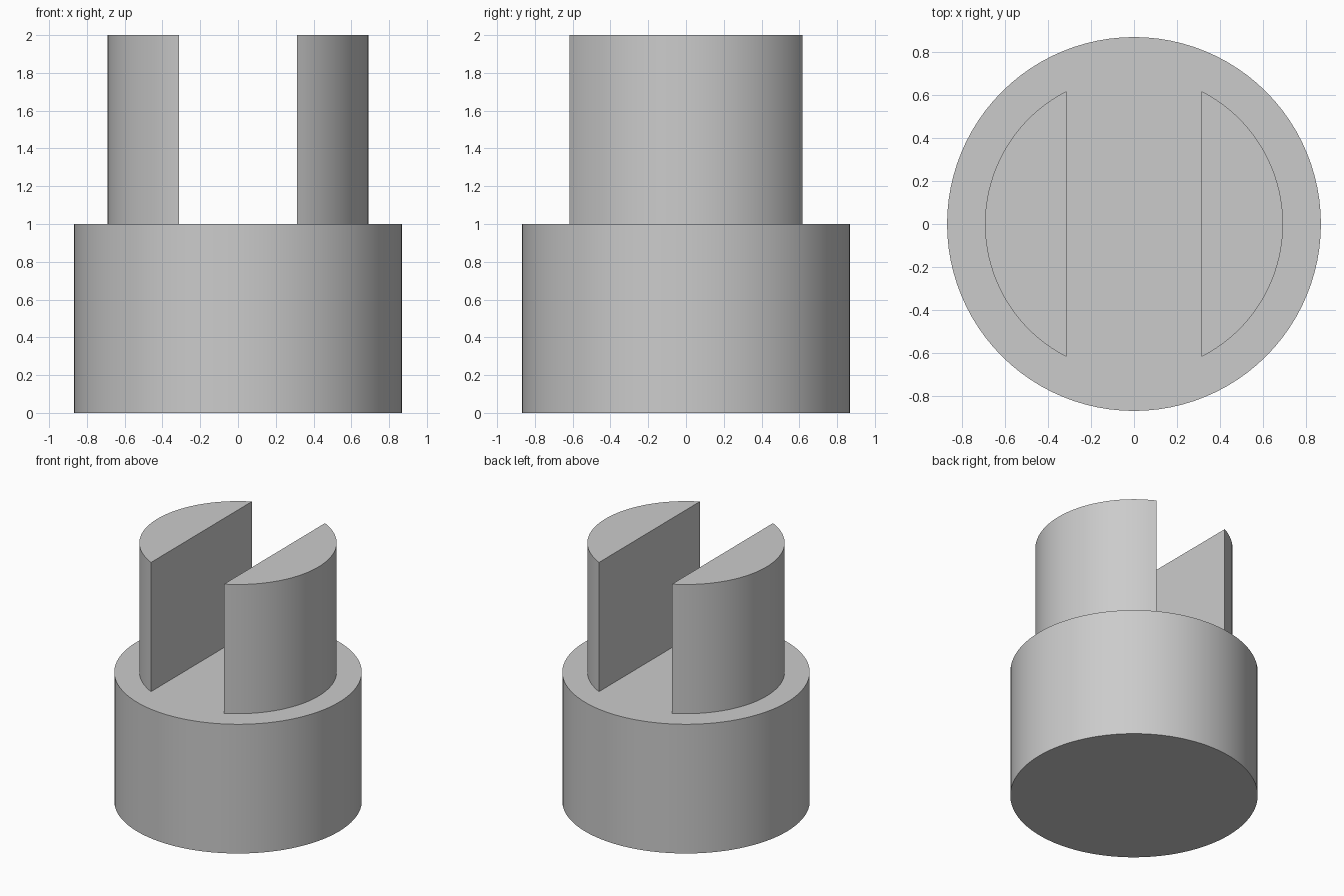
import bpy, bmesh, math

cube = bpy.data.objects.get("Cube")
if cube:
    bpy.data.objects.remove(cube, do_unlink=True)

BASE_R, PRONG_R, SLOT_HALF = 0.868, 0.692, 0.313
MID, TOP = 1.0, 2.0

grey = bpy.data.materials.new("light grey")
grey.use_nodes = True
colour = (0.6, 0.6, 0.6, 1)
grey.diffuse_color = colour
grey.node_tree.nodes["Principled BSDF"].inputs["Base Color"].default_value = colour


def arc(radius, start, end, steps):
    angles = [start + (end - start) * i / steps for i in range(steps + 1)]
    return [(radius * math.cos(a), radius * math.sin(a)) for a in angles]


def extrude_profile(name, points, bottom, top):
    """Closed prism from an outline, smooth round the side."""
    bm = bmesh.new()
    face = bm.faces.new([bm.verts.new((x, y, bottom)) for x, y in points])
    result = bmesh.ops.extrude_face_region(bm, geom=[face])
    verts = [v for v in result["geom"] if isinstance(v, bmesh.types.BMVert)]
    bmesh.ops.translate(bm, verts=verts, vec=(0, 0, top - bottom))
    bmesh.ops.recalc_face_normals(bm, faces=bm.faces)
    mesh = bpy.data.meshes.new(name)
    bm.to_mesh(mesh)
    bm.free()
    mesh.materials.append(grey)
    obj = bpy.data.objects.new(name, mesh)
    bpy.context.collection.objects.link(obj)
    bpy.ops.object.select_all(action="DESELECT")
    obj.select_set(True)
    bpy.context.view_layer.objects.active = obj
    bpy.ops.object.shade_smooth_by_angle(angle=math.radians(30))
    return obj


# Round base
extrude_profile("base", arc(BASE_R, 0, math.tau, 96)[:-1], 0, MID)

# Two upright prongs, each a circle segment beside the open slot
half = math.acos(SLOT_HALF / PRONG_R)
for name, turn in (("left_prong", 0), ("right_prong", math.pi)):
    extrude_profile(name, arc(PRONG_R, turn - half, turn + half, 40), MID, TOP)
